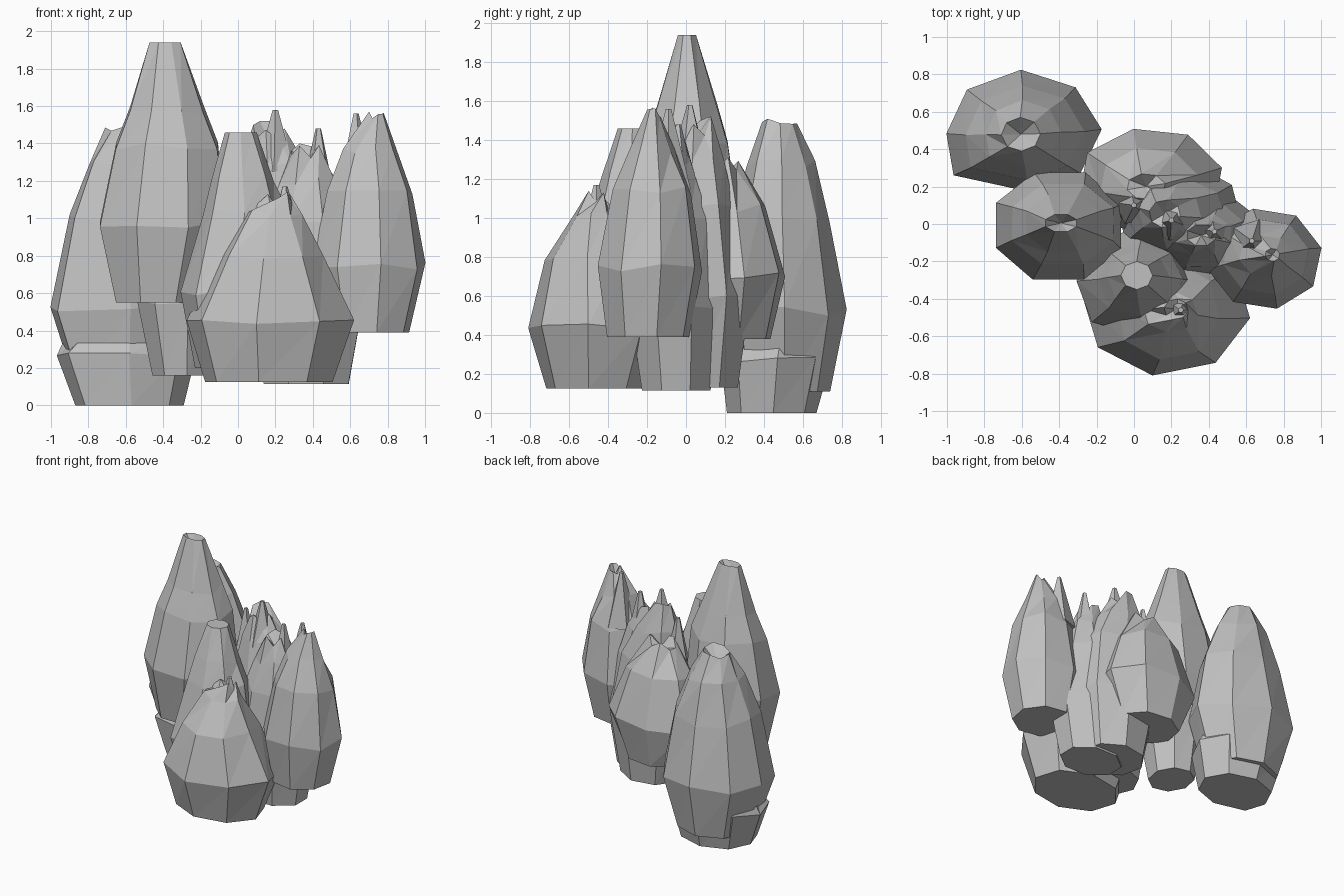
import bpy, bmesh, math, random

stone = bpy.data.materials.new("grey_stone")
stone.diffuse_color = (0.53, 0.53, 0.53, 1)


def rock(name, rings, sides=8, phase=0.0, dip=0.05, ragged=0.0, seed=1, stretch={}):
    """Loft rings given as (z, xmin, xmax, ymin, ymax); close the top with a broken tip.
    stretch pulls single corners outward: {corner: (x factor, y factor)}."""
    rnd = random.Random(seed)
    bm = bmesh.new()
    loops = []
    for k, (z, x0, x1, y0, y1) in enumerate(rings):
        last = k == len(rings) - 1
        loop = []
        for i in range(sides):
            a = math.radians(phase) + math.tau * i / sides
            wob = 1 if k in (0, len(rings) - 1) else rnd.uniform(0.99, 1.02)
            dz = -rnd.random() * ragged if last else (rnd.uniform(-.025, .025) if k else 0)
            sx, sy = (1, 1) if last else stretch.get(i, (1, 1))
            loop.append(bm.verts.new(((x0 + x1) / 2 + (x1 - x0) / 2 * math.cos(a) * wob * sx,
                                      (y0 + y1) / 2 + (y1 - y0) / 2 * math.sin(a) * wob * sy,
                                      z + dz)))
        if last:
            loop[rnd.randrange(sides)].co.z = z
        loops.append(loop)
    bm.faces.new(loops[0][::-1])
    for low, high in zip(loops, loops[1:]):
        for i in range(sides):
            j = (i + 1) % sides
            bm.faces.new((low[i], low[j], high[j]))
            bm.faces.new((low[i], high[j], high[i]))
    # sunken middle of the broken tip
    z, x0, x1, y0, y1 = rings[-1]
    mid = bm.verts.new(((x0 + x1) / 2, (y0 + y1) / 2, z - dip - ragged * 0.5))
    for i in range(sides):
        bm.faces.new((loops[-1][i], loops[-1][(i + 1) % sides], mid))
    bmesh.ops.recalc_face_normals(bm, faces=bm.faces)
    mesh = bpy.data.meshes.new(name)
    bm.to_mesh(mesh)
    bm.free()
    mesh.materials.append(stone)
    bpy.context.collection.objects.link(bpy.data.objects.new(name, mesh))


# back left rock and the low stub around its foot
rock("back_left_rock", [
    (0.11, -0.87, -0.31, 0.25, 0.74), (0.52, -1.00, -0.18, 0.17, 0.82),
    (1.00, -0.90, -0.27, 0.23, 0.74), (1.28, -0.79, -0.39, 0.31, 0.66),
    (1.51, -0.71, -0.50, 0.39, 0.57)], phase=2, seed=2, ragged=0.05, dip=0.1,
    stretch={5: (1.33, 0.98), 6: (1, 0.98)})
rock("back_left_stub", [
    (0.0, -0.87, -0.29, 0.21, 0.67), (0.28, -0.97, -0.22, 0.18, 0.74),
    (0.39, -0.91, -0.27, 0.23, 0.72)], phase=2, seed=3, ragged=0.04,
    stretch={5: (1.2, 1)})

# tall left rock and the slim one beneath it
rock("tall_left_rock", [
    (0.55, -0.67, -0.18, -0.24, 0.21), (0.97, -0.76, -0.04, -0.32, 0.30),
    (1.39, -0.67, -0.09, -0.23, 0.23), (1.58, -0.59, -0.17, -0.16, 0.17),
    (1.94, -0.48, -0.30, -0.045, 0.055)], phase=22, seed=4, dip=0.12)
rock("left_under_rock", [
    (0.16, -0.46, -0.14, -0.12, 0.24), (0.56, -0.54, -0.08, -0.19, 0.28),
    (0.90, -0.45, -0.14, -0.10, 0.20)], phase=10, seed=5)

# front rock with a small broken tip
rock("front_rock", [
    (0.125, -0.18, 0.51, -0.72, -0.20), (0.44, -0.28, 0.62, -0.81, -0.08),
    (0.80, -0.10, 0.46, -0.73, -0.20), (1.02, 0.05, 0.34, -0.58, -0.36),
    (1.14, 0.16, 0.29, -0.51, -0.40)], phase=-9, seed=6, ragged=0.10)

# middle front rock with a flat tip
rock("middle_front_rock", [
    (0.20, -0.23, 0.25, -0.48, -0.08), (0.61, -0.31, 0.33, -0.59, -0.02),
    (1.03, -0.19, 0.26, -0.49, -0.10), (1.22, -0.14, 0.19, -0.43, -0.14),
    (1.46, -0.07, 0.10, -0.35, -0.20)], phase=0, seed=7, dip=0.0,
    stretch={5: (1.05, 1.1)})

# right rock, drawn up to a point
rock("right_rock", [
    (0.39, 0.47, 0.92, -0.41, 0.02), (0.74, 0.39, 1.01, -0.46, 0.09),
    (1.14, 0.47, 0.94, -0.38, 0.03), (1.36, 0.56, 0.85, -0.28, -0.06),
    (1.57, 0.70, 0.78, -0.20, -0.13)], phase=12, seed=8, ragged=0.07)

# back middle rock
rock("back_middle_rock", [
    (0.38, -0.18, 0.34, 0.00, 0.44), (0.70, -0.30, 0.48, -0.06, 0.52),
    (1.05, -0.19, 0.35, 0.02, 0.41), (1.31, -0.04, 0.17, 0.13, 0.27)],
    phase=14, seed=9, ragged=0.08)

# inner rocks packed in the centre
rock("centre_right_rock", [
    (0.115, 0.12, 0.61, -0.24, 0.14), (0.55, 0.06, 0.69, -0.30, 0.18),
    (1.00, 0.14, 0.60, -0.24, 0.13), (1.20, 0.21, 0.53, -0.17, 0.06),
    (1.40, 0.28, 0.44, -0.12, 0.00)], phase=22, seed=10, ragged=0.10)
rock("centre_rock", [
    (0.13, 0.00, 0.50, -0.18, 0.27), (0.60, -0.10, 0.58, -0.22, 0.33),
    (1.05, -0.04, 0.49, -0.14, 0.25), (1.30, 0.02, 0.36, -0.08, 0.20),
    (1.52, 0.08, 0.25, -0.02, 0.13)], phase=34, seed=11, ragged=0.10)

# pointed peaks at the broken tips: x, y, base z, tip z, radius
for n, (x, y, z0, z1, r) in enumerate([
        (0.63, -0.09, 1.15, 1.56, 0.12), (0.43, -0.04, 1.15, 1.48, 0.09),
        (0.20, 0.02, 1.25, 1.58, 0.11), (0.25, -0.46, 0.90, 1.17, 0.09),
        (0.00, 0.10, 1.00, 1.44, 0.11)]):
    rock(f"tip_peak_{n + 1}", [
        (z0, x - r, x + r, y - r, y + r),
        (z1, x - 0.015, x + 0.015, y - 0.015, y + 0.015)],
        sides=5, dip=0, seed=n, phase=n * 25)
